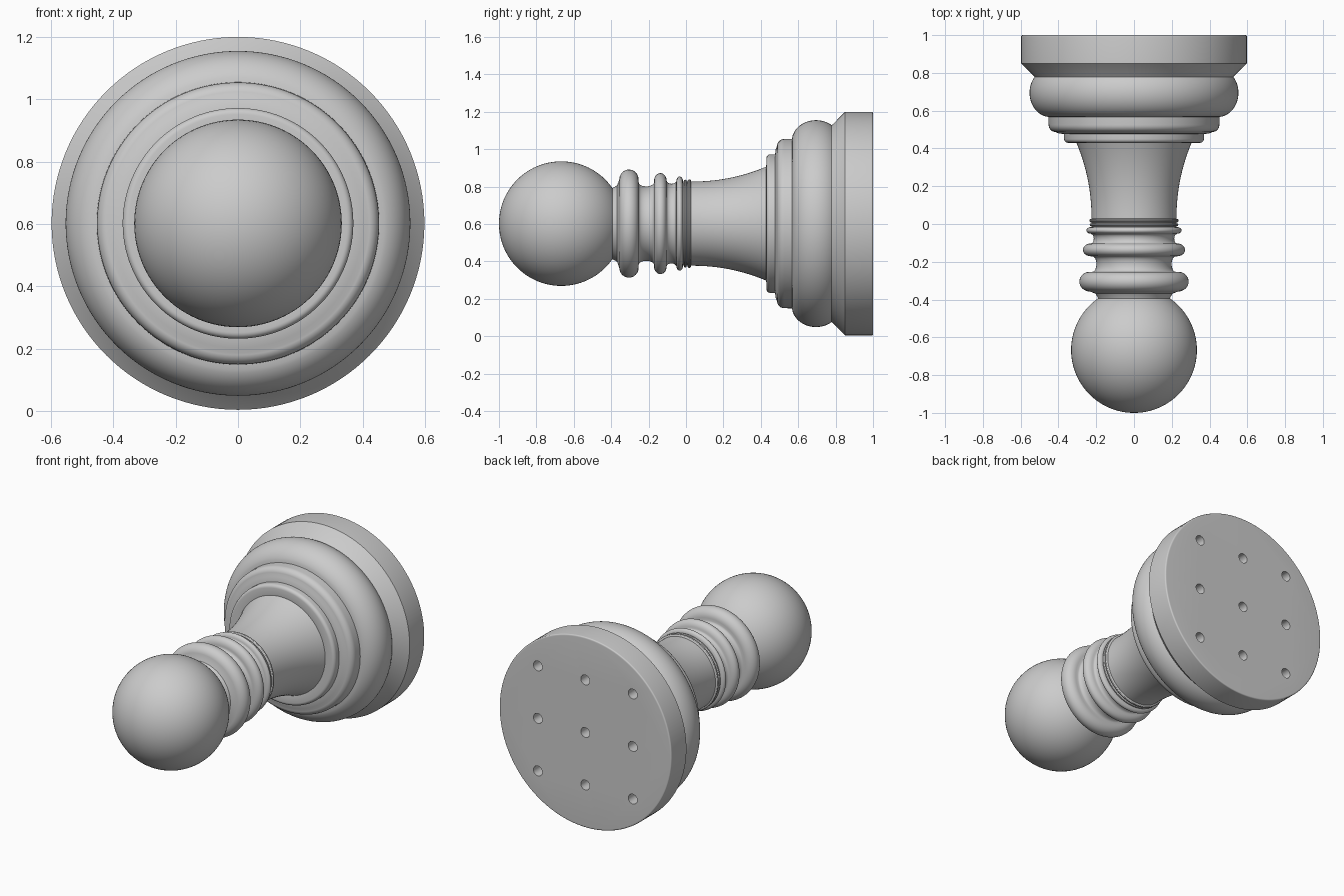
import bpy, bmesh, math
from mathutils import Matrix, Vector

if "Cube" in bpy.data.objects:
    bpy.data.objects.remove(bpy.data.objects["Cube"])

CZ = 0.602   # height of the turning axis
SEG = 128


def arc(cy, cr, ry, rr, a0, a1, n=10):
    """Elliptical arc in (y, radius); 0 deg points to +y, 90 deg outward."""
    return [(cy + ry * math.cos(math.radians(a0 + (a1 - a0) * i / n)),
             cr + rr * math.sin(math.radians(a0 + (a1 - a0) * i / n)))
            for i in range(n + 1)]


def lathe(name, profile):
    """Turn an open (y, radius) profile about the y axis and cap both ends."""
    bm = bmesh.new()
    rings = []
    for y, r in profile:
        rings.append([bm.verts.new((r * math.cos(2 * math.pi * i / SEG), y,
                                    CZ + r * math.sin(2 * math.pi * i / SEG)))
                      for i in range(SEG)])
    for a, b in zip(rings, rings[1:]):
        for i in range(SEG):
            j = (i + 1) % SEG
            bm.faces.new((a[i], a[j], b[j], b[i]))
    bm.faces.new(rings[0])
    bm.faces.new(rings[-1])
    bmesh.ops.recalc_face_normals(bm, faces=bm.faces)
    return finish(name, bm)


def finish(name, bm):
    me = bpy.data.meshes.new(name)
    bm.to_mesh(me)
    bm.free()
    ob = bpy.data.objects.new(name, me)
    bpy.context.collection.objects.link(ob)
    return ob


def smooth(ob):
    bpy.ops.object.select_all(action='DESELECT')
    ob.select_set(True)
    bpy.context.view_layer.objects.active = ob
    bpy.ops.object.shade_smooth_by_angle(angle=math.radians(32))


# Mounting base: back rim, chamfer, large bulge and two rounded steps
base = [(1.0, 0.588)] + arc(0.992, 0.59, 0.008, 0.008, 20, 90, 4)
base += [(0.85, 0.598), (0.785, 0.531)]
base += arc(0.695, 0.44, 0.13, 0.113, 50, 165, 20)
base += [(0.567, 0.453)] + arc(0.525, 0.415, 0.038, 0.037, 90, 180, 8)
base += [(0.48, 0.40), (0.476, 0.37)] + arc(0.45, 0.35, 0.02, 0.02, 90, 180, 6)
base += [(0.429, 0.31)]
# Flared stem, continuing the same turning
base += [(0.43 - 0.4 * t, 0.225 + 0.08 * (1 - t) ** 2.1)
         for t in [i / 14 for i in range(15)]]
# Collar rings and necks running up to the ball
base += arc(0.018, 0.225, 0.010, 0.012, 0, 180, 6)
base += arc(-0.004, 0.225, 0.008, 0.010, 0, 180, 6)
base += arc(-0.034, 0.225, 0.018, 0.027, 0, 180, 10)
base += arc(-0.078, 0.228, 0.025, 0.015, 0, -180, 8)
base += arc(-0.137, 0.228, 0.034, 0.042, 0, 180, 14)
base += arc(-0.212, 0.22, 0.041, 0.021, 0, -180, 10)
base += arc(-0.305, 0.235, 0.052, 0.054, 0, 180, 16)
base += [(-0.368, 0.205), (-0.385, 0.194), (-0.40, 0.188), (-0.42, 0.18)]
post = lathe("turned_post", base)

# Three by three grid of screw holes in the back face
bm = bmesh.new()
for ix in (-1, 0, 1):
    for iz in (-1, 0, 1):
        m = (Matrix.Translation(Vector((ix * 0.33, 1.0, CZ + iz * 0.33)))
             @ Matrix.Rotation(math.pi / 2, 4, 'X'))
        bmesh.ops.create_cone(bm, cap_ends=True, segments=24, radius1=0.031,
                              radius2=0.031, depth=0.2, matrix=m)
cutter = finish("hole_cutter", bm)
cutter.hide_render = True
mod = post.modifiers.new("holes", 'BOOLEAN')
mod.operation = 'DIFFERENCE'
mod.solver = 'EXACT'
mod.object = cutter
bpy.context.view_layer.objects.active = post
post.select_set(True)
bpy.ops.object.modifier_apply(modifier="holes")
bpy.data.objects.remove(cutter)
smooth(post)

# Ball on the front end
bm = bmesh.new()
bmesh.ops.create_uvsphere(
    bm, u_segments=96, v_segments=48, radius=0.333,
    matrix=Matrix.Translation((0, -0.667, CZ)) @ Matrix.Rotation(math.pi / 2, 4, 'X'))
smooth(finish("ball_knob", bm))
